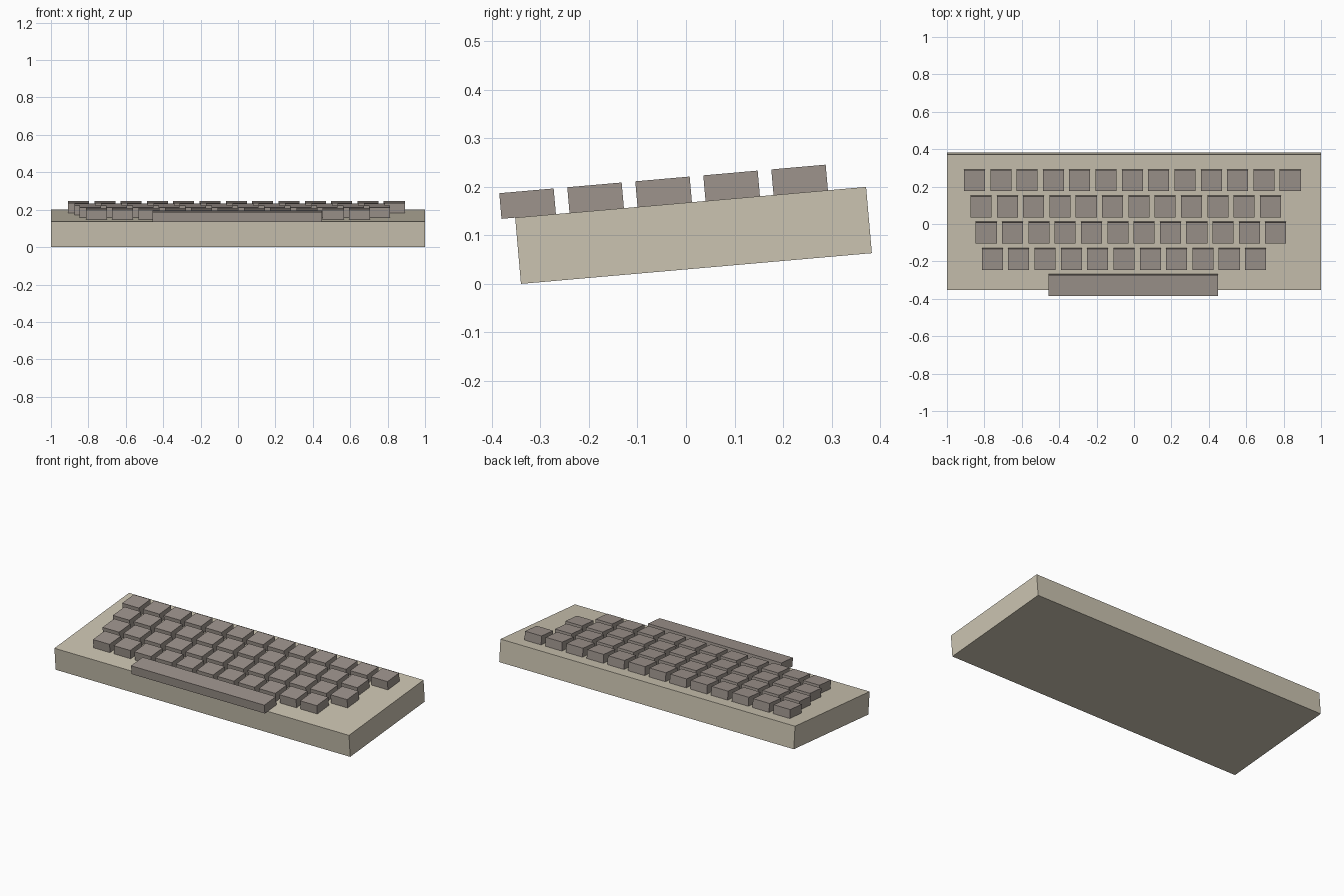
import bpy
from math import radians
from mathutils import Matrix, Vector

if "Cube" in bpy.data.objects:
    bpy.data.objects.remove(bpy.data.objects["Cube"])

TILT = radians(5)
FRAME = Matrix.Translation((0, 0.0155, 0.1)) @ Matrix.Rotation(TILT, 4, 'X')
CASE = Vector((2.0, 0.726, 0.137))
KEY, KEY_H, PITCH = 0.1125, 0.053, 0.1407


def material(name, colour):
    mat = bpy.data.materials.new(name)
    mat.diffuse_color = (*colour, 1)
    mat.use_nodes = True
    mat.node_tree.nodes["Principled BSDF"].inputs["Base Color"].default_value = mat.diffuse_color
    return mat


beige = material("beige_plastic", (0.60, 0.55, 0.44))
grey = material("warm_grey_keys", (0.34, 0.295, 0.265))


def box(name, centre, size, mat):
    """Box placed in the tilted frame of the keyboard."""
    bpy.ops.mesh.primitive_cube_add(size=1)
    ob = bpy.context.object
    ob.name = name
    ob.data.transform(Matrix.Diagonal((*size, 1)))
    ob.matrix_world = FRAME @ Matrix.Translation(centre)
    ob.data.materials.append(mat)
    return ob


# Wedge-tilted case
box("case", (0, 0, 0), CASE, beige)

# Space bar, overhanging the front edge
key_z = CASE.z / 2 + KEY_H / 2
front_row_y = -0.335
box("space_bar", (-0.004, front_row_y, key_z), (0.905, KEY, KEY_H), grey)

# Staggered key rows, front to back: (first key x, key count)
rows = [(-0.757, 11), (-0.790, 12), (-0.818, 12), (-0.853, 13)]
for r, (x0, count) in enumerate(rows, start=1):
    for c in range(count):
        box(f"key_row{r}_{c + 1}",
            (x0 + c * PITCH, front_row_y + r * PITCH, key_z),
            (KEY, KEY, KEY_H), grey)
